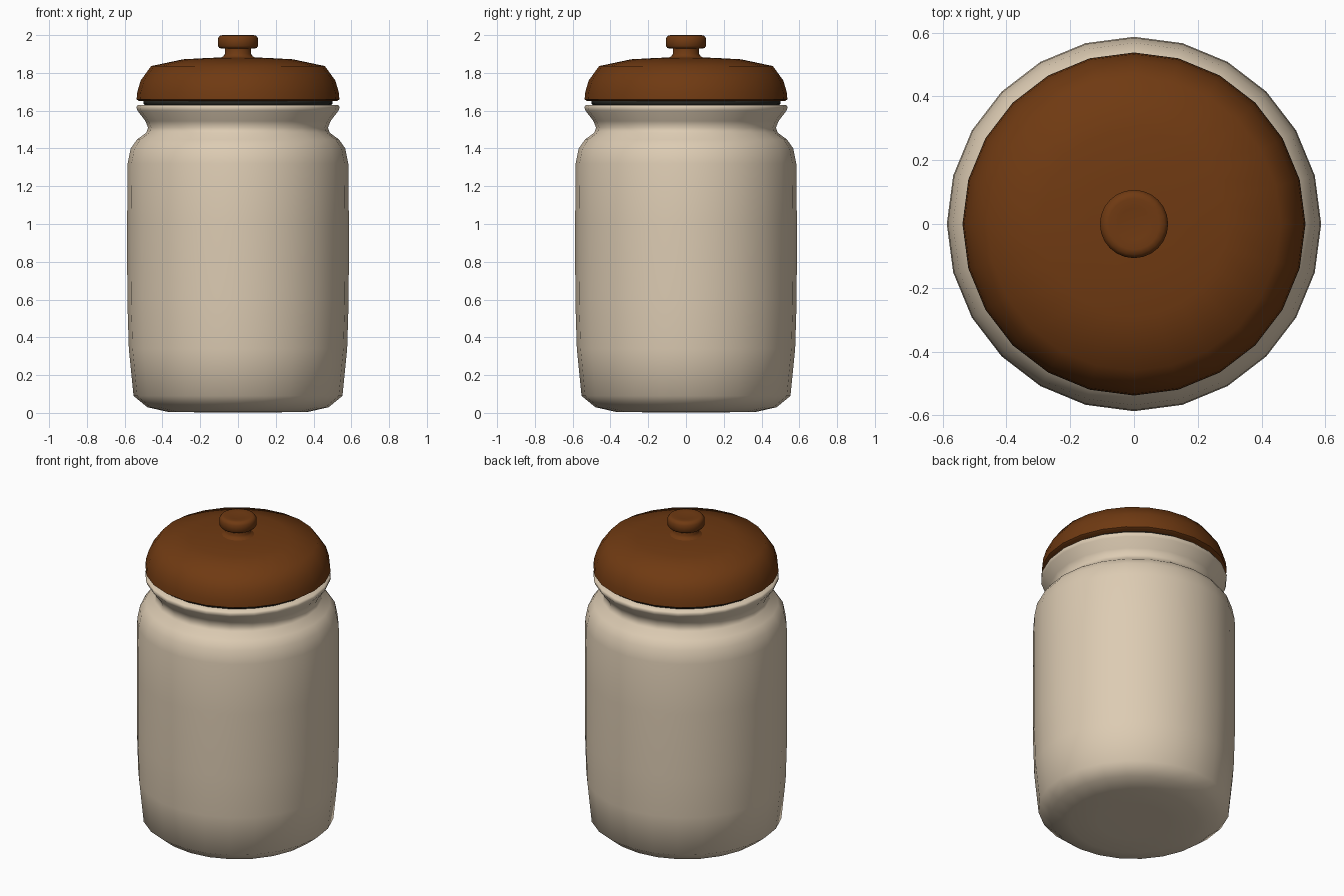
import bpy, bmesh, math

if "Cube" in bpy.data.objects:
    bpy.data.objects.remove(bpy.data.objects["Cube"])

SIDES = 24


def material(name, rgb):
    m = bpy.data.materials.new(name)
    m.diffuse_color = (*rgb, 1)
    m.use_nodes = True
    m.node_tree.nodes["Principled BSDF"].inputs["Base Color"].default_value = m.diffuse_color
    return m


def lathe(name, profile, mat, angle=60):
    """Revolve (radius, height) points around z; zero radius closes an end."""
    bm = bmesh.new()
    rings = []
    for r, z in profile:
        if r == 0:
            rings.append([bm.verts.new((0, 0, z))] * SIDES)
        else:
            rings.append([bm.verts.new((r * math.cos(i * math.tau / SIDES),
                                        r * math.sin(i * math.tau / SIDES), z))
                          for i in range(SIDES)])
    for a, b in zip(rings, rings[1:]):
        for i in range(SIDES):
            j = (i + 1) % SIDES
            corners = dict.fromkeys((a[i], a[j], b[j], b[i]))
            bm.faces.new(list(corners))
    bmesh.ops.recalc_face_normals(bm, faces=bm.faces)
    me = bpy.data.meshes.new(name)
    bm.to_mesh(me)
    bm.free()
    me.materials.append(mat)
    ob = bpy.data.objects.new(name, me)
    bpy.context.collection.objects.link(ob)
    bpy.ops.object.select_all(action='DESELECT')
    ob.select_set(True)
    bpy.context.view_layer.objects.active = ob
    bpy.ops.object.shade_smooth_by_angle(angle=math.radians(angle))
    return ob


cream = material("cream_ceramic", (0.72, 0.60, 0.45))
brown = material("brown_glaze", (0.16, 0.042, 0.006))
dark = material("dark_rubber", (0.02, 0.02, 0.016))

# Jar body: rounded foot, straight wall, shoulder, neck and flared rim
lathe("jar_body", [
    (0, 0.005), (0.20, 0.003), (0.37, 0.005), (0.48, 0.03), (0.553, 0.09),
    (0.578, 0.34), (0.586, 0.60), (0.587, 1.0), (0.584, 1.32), (0.568, 1.40),
    (0.535, 1.447), (0.486, 1.483), (0.476, 1.51), (0.49, 1.545),
    (0.532, 1.60), (0.538, 1.618), (0.53, 1.63), (0.44, 1.63), (0, 1.63)], cream)

# Seal between rim and lid
lathe("seal_ring", [(0, 1.628), (0.49, 1.628), (0.50, 1.636),
                    (0.50, 1.65), (0.49, 1.66), (0, 1.66)], dark)

# Domed lid
lathe("lid", [
    (0, 1.652), (0.525, 1.652), (0.537, 1.66), (0.533, 1.70), (0.515, 1.76),
    (0.46, 1.836), (0.29, 1.872), (0.14, 1.88), (0, 1.882)], brown)

# Knob on a narrow stem
lathe("lid_knob", [
    (0, 1.87), (0.10, 1.877), (0.078, 1.888), (0.07, 1.90), (0.07, 1.928),
    (0.098, 1.931), (0.107, 1.942), (0.107, 1.982), (0.096, 1.997),
    (0.08, 2.0), (0.05, 1.997), (0, 1.994)], brown)
